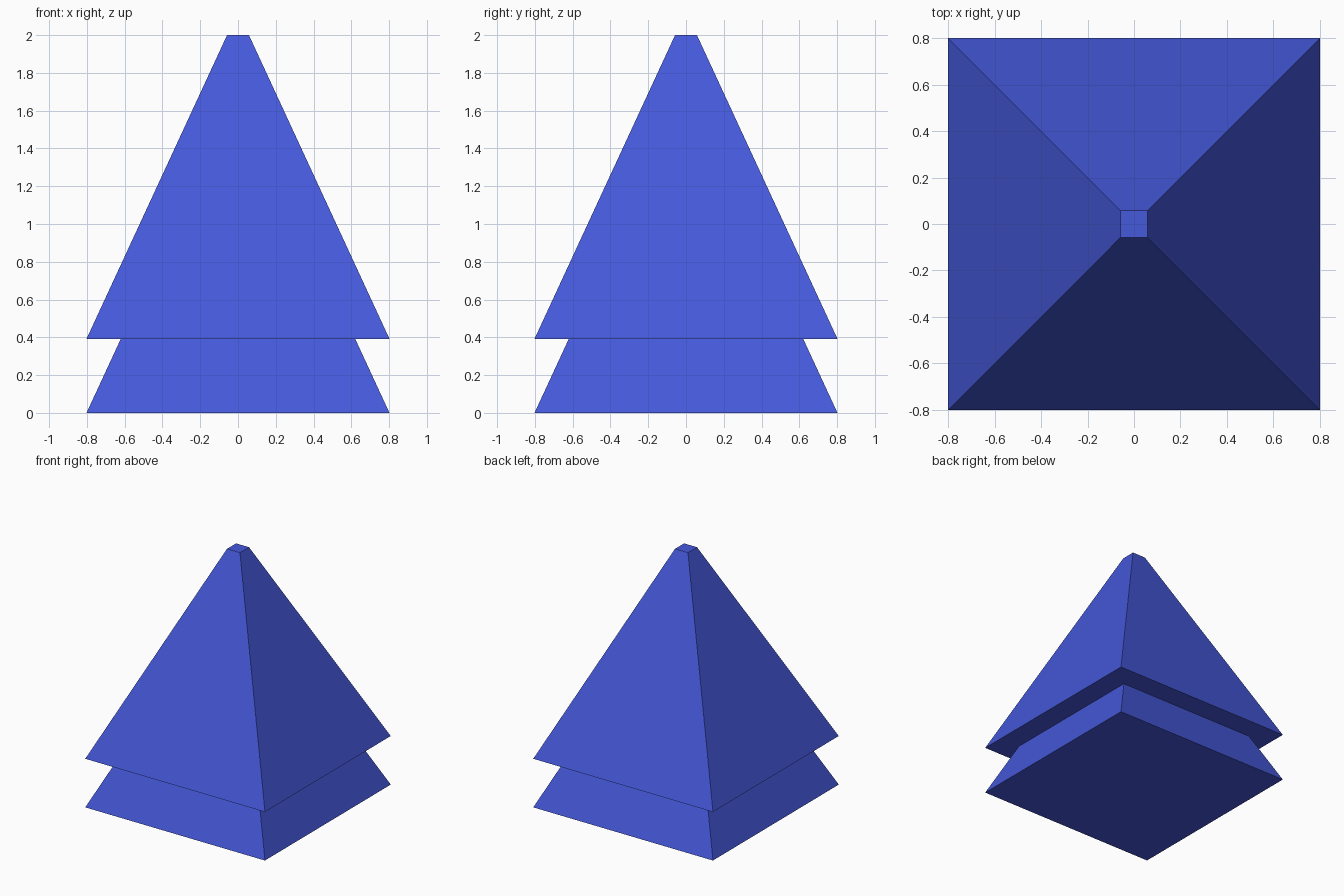
import bpy
import math

if "Cube" in bpy.data.objects:
    bpy.data.objects.remove(bpy.data.objects["Cube"])

BASE, TIP = 0.802, 0.058   # half widths of a tier
HEIGHT = 1.608
STEP = 0.392               # vertical offset between tiers

blue = bpy.data.materials.new("blue")
blue.diffuse_color = (0.06, 0.10, 0.70, 1)
blue.use_nodes = True
blue.node_tree.nodes["Principled BSDF"].inputs["Base Color"].default_value = blue.diffuse_color


def tier(name, z):
    """Four-sided truncated pyramid standing at height z."""
    bpy.ops.mesh.primitive_cone_add(
        vertices=4, radius1=BASE * math.sqrt(2), radius2=TIP * math.sqrt(2),
        depth=HEIGHT, location=(0, 0, z + HEIGHT / 2),
        rotation=(0, 0, math.pi / 4))
    ob = bpy.context.object
    bpy.ops.object.transform_apply(location=False, rotation=True, scale=False)
    ob.name = name
    ob.data.materials.append(blue)


# Two identical tiers, the upper one nested over the lower
tier("lower_tier", 0)
tier("upper_tier", STEP)
